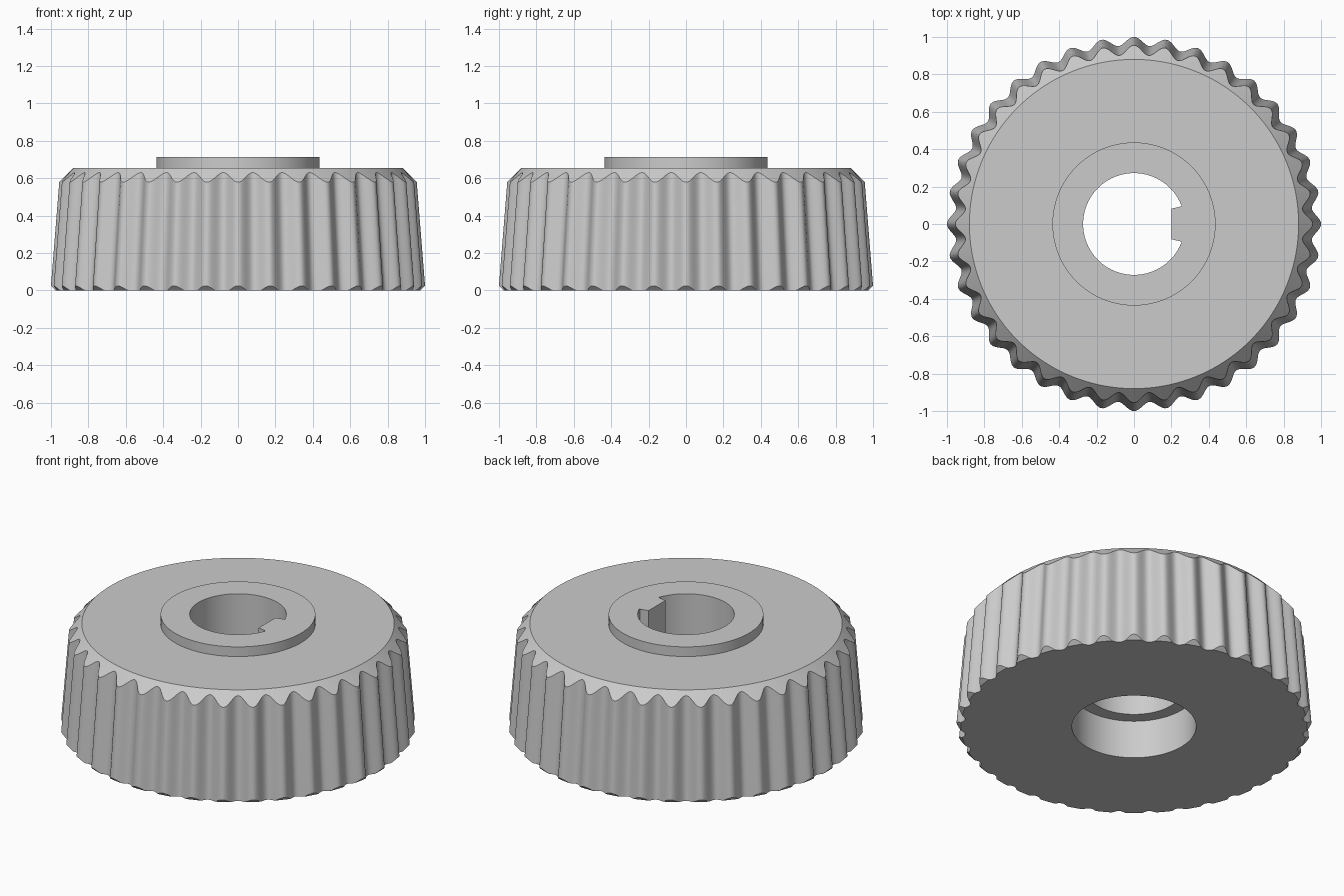
import bpy, bmesh, math

cube = bpy.data.objects.get("Cube")
if cube:
    bpy.data.objects.remove(cube, do_unlink=True)

SEGMENTS, FLUTES = 720, 36
BODY_TOP, HUB_TOP, STEP_Z = 0.655, 0.715, 0.237
TOP_R, BOTTOM_R, HUB_R, BORE_R, RECESS_R = 0.88, 0.975, 0.436, 0.272, 0.35
KEY_X, KEY_HALF = 0.2, 0.084
TAPER = 0.08


def flute(a):
    """Radius of the fluted wall at ground level."""
    return 0.9785 + 0.0235 * math.cos(FLUTES * a)


def circle(r, z):
    return lambda a: (r * math.cos(a), r * math.sin(a), z)


def bottom_rim(a):
    return circle(min(BOTTOM_R, flute(a)), 0)(a)


def lower_edge(a):
    # Fluted wall meets the small bottom chamfer
    z = max(0, (flute(a) - BOTTOM_R) / (1 + TAPER))
    return circle(flute(a) - TAPER * z, z)(a)


def upper_edge(a):
    # Fluted wall meets the top chamfer cone
    z = (TOP_R + BODY_TOP - flute(a)) / (1 - TAPER)
    return circle(flute(a) - TAPER * z, z)(a)


def bore(z):
    # Round bore with a square key standing in on +x
    def point(a):
        x, y, _ = circle(BORE_R, z)(a)
        inside_key = x > 0 and abs(y) < KEY_HALF - 0.0001
        return (KEY_X if inside_key else x, y, z)
    return point


# Closed loft: up the outside, over the hub, down the bore
rings = [
    bottom_rim, lower_edge, upper_edge,
    circle(TOP_R, BODY_TOP), circle(HUB_R, BODY_TOP), circle(HUB_R, HUB_TOP),
    bore(HUB_TOP), bore(STEP_Z),
    circle(RECESS_R, STEP_Z), circle(RECESS_R, 0),
]

bm = bmesh.new()
angles = [math.tau * (i if i <= SEGMENTS / 2 else i - SEGMENTS) / SEGMENTS
          for i in range(SEGMENTS)]
loops = [[bm.verts.new(ring(a)) for a in angles] for ring in rings]
for k, low in enumerate(loops):
    high = loops[(k + 1) % len(loops)]
    for i in range(SEGMENTS):
        j = (i + 1) % SEGMENTS
        bm.faces.new((low[i], low[j], high[j], high[i]))
bmesh.ops.remove_doubles(bm, verts=bm.verts, dist=0.00005)
bmesh.ops.recalc_face_normals(bm, faces=bm.faces)

mesh = bpy.data.meshes.new("fluted_wheel")
bm.to_mesh(mesh)
bm.free()
wheel = bpy.data.objects.new("fluted_wheel", mesh)
bpy.context.collection.objects.link(wheel)

# Plain grey material
grey = bpy.data.materials.new("light_grey")
grey.use_nodes = True
colour = (0.6, 0.6, 0.6, 1)
grey.diffuse_color = colour
grey.node_tree.nodes["Principled BSDF"].inputs["Base Color"].default_value = colour
mesh.materials.append(grey)

bpy.ops.object.select_all(action='DESELECT')
wheel.select_set(True)
bpy.context.view_layer.objects.active = wheel
bpy.ops.object.shade_smooth_by_angle(angle=math.radians(30))
